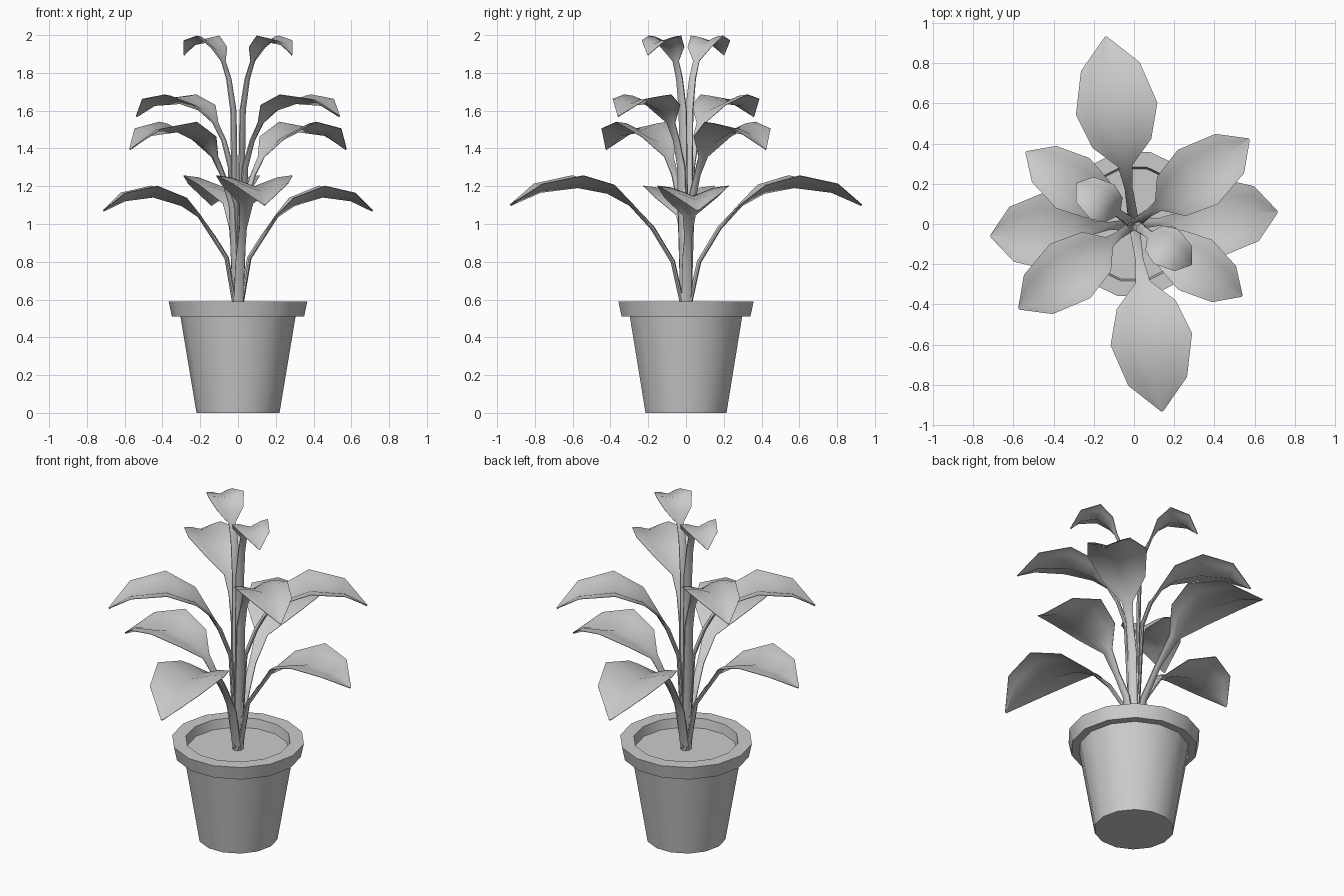
import bpy, bmesh, math
from mathutils import Vector

default_cube = bpy.data.objects.get("Cube")
if default_cube:
    bpy.data.objects.remove(default_cube)

grey = bpy.data.materials.new("plain_grey")
grey.use_nodes = True
colour = (0.6, 0.6, 0.6, 1)
grey.diffuse_color = colour
grey.node_tree.nodes["Principled BSDF"].inputs["Base Color"].default_value = colour


def finish(name, bm, angle):
    """Turn a bmesh into a shaded object."""
    bmesh.ops.recalc_face_normals(bm, faces=bm.faces)
    mesh = bpy.data.meshes.new(name)
    bm.to_mesh(mesh)
    bm.free()
    mesh.materials.append(grey)
    obj = bpy.data.objects.new(name, mesh)
    bpy.context.collection.objects.link(obj)
    bpy.ops.object.select_all(action="DESELECT")
    obj.select_set(True)
    bpy.context.view_layer.objects.active = obj
    bpy.ops.object.shade_smooth_by_angle(angle=math.radians(angle))
    return obj


def loft(bm, rings):
    """Skin a list of closed rings and cap both ends."""
    loops = [[bm.verts.new(p) for p in ring] for ring in rings]
    count = len(loops[0])
    for low, high in zip(loops, loops[1:]):
        for i in range(count):
            j = (i + 1) % count
            bm.faces.new((low[i], low[j], high[j], high[i]))
    bm.faces.new(loops[0])
    bm.faces.new(loops[-1])


def turned(name, profile, sides=14):
    """Lathe a (radius, height) profile; its ends are capped."""
    bm = bmesh.new()
    step = math.tau / sides
    loft(bm, [[(r * math.cos(i * step), r * math.sin(i * step), z)
               for i in range(sides)] for r, z in profile])
    return finish(name, bm, 35)


# Pot with a stepped rim, closed inside by the soil
turned("pot", [(0.22, 0), (0.305, 0.51), (0.35, 0.51), (0.367, 0.59),
               (0.29, 0.59), (0.28, 0.53)])
turned("soil", [(0.27, 0.51), (0.283, 0.535)])

# Blade width from base to tip, and stem width under it
BLADE = [0, 0, 0, 0.18, 0.72, 1, 0.72, 0.03]
STEM = [0.026, 0.024, 0.02, 0.02, 0, 0, 0, 0]
# Position across the leaf and how far it folds up from the midrib
ACROSS = [(-1, 0.3), (-0.6, 0.24), (0, 0), (0.6, 0.24), (1, 0.3)]


def leaf(name, direction, half_width, path):
    """A stem that flares into an arched blade folded along its midrib."""
    out = Vector((*direction, 0)).normalized()
    up = Vector((0, 0, 1))
    side = up.cross(out)
    spine = [out * r + up * z for r, z in path]
    rings = []
    for i, point in enumerate(spine):
        tangent = (spine[min(i + 1, len(spine) - 1)] - spine[max(i - 1, 0)]).normalized()
        normal = tangent.cross(side)
        blade = half_width * BLADE[i]
        width = max(blade, STEM[i])
        thick = 0.012 if BLADE[i] == 0 else 0.005
        top, bottom = [], []
        for u, lift in ACROSS:
            middle = point + side * (u * width) + normal * (lift * blade)
            gap = normal * thick * (1 - 0.7 * abs(u))
            top.append(middle + gap)
            bottom.append(middle - gap)
        rings.append(top + bottom[::-1])
    bm = bmesh.new()
    loft(bm, rings)
    return finish(name, bm, 60)


# Leaf pairs from the lowest to the highest: direction, half width, spine
PAIRS = {
    "long_leaf": ((-0.14, 0.93), 0.205,
                  [(0.01, 0.53), (0.07, 0.8), (0.18, 0.98), (0.3, 1.1),
                   (0.42, 1.165), (0.58, 1.195), (0.78, 1.17), (0.94, 1.1)]),
    "low_leaf": ((0.71, 0.06), 0.19,
                 [(0.01, 0.53), (0.06, 0.82), (0.13, 0.93), (0.21, 1.04),
                  (0.3, 1.1), (0.45, 1.145), (0.6, 1.125), (0.715, 1.07)]),
    "middle_leaf": ((0.57, 0.42), 0.168,
                    [(0.01, 0.53), (0.04, 1.1), (0.1, 1.26), (0.16, 1.35),
                     (0.25, 1.43), (0.4, 1.49), (0.58, 1.47), (0.71, 1.395)]),
    "upper_leaf": ((0.54, -0.36), 0.15,
                   [(0.01, 0.53), (0.045, 1.3), (0.09, 1.44), (0.15, 1.53),
                    (0.23, 1.6), (0.37, 1.64), (0.53, 1.63), (0.645, 1.57)]),
    "top_leaf": ((0.285, -0.2), 0.105,
                 [(0.01, 0.53), (0.03, 1.6), (0.06, 1.77), (0.1, 1.86),
                  (0.14, 1.92), (0.2, 1.965), (0.29, 1.95), (0.35, 1.895)]),
}
for name, (direction, half_width, path) in PAIRS.items():
    for suffix, sign in (("a", 1), ("b", -1)):
        turned_direction = [sign * d for d in direction]
        leaf(f"{name}_{suffix}", turned_direction, half_width, path)
